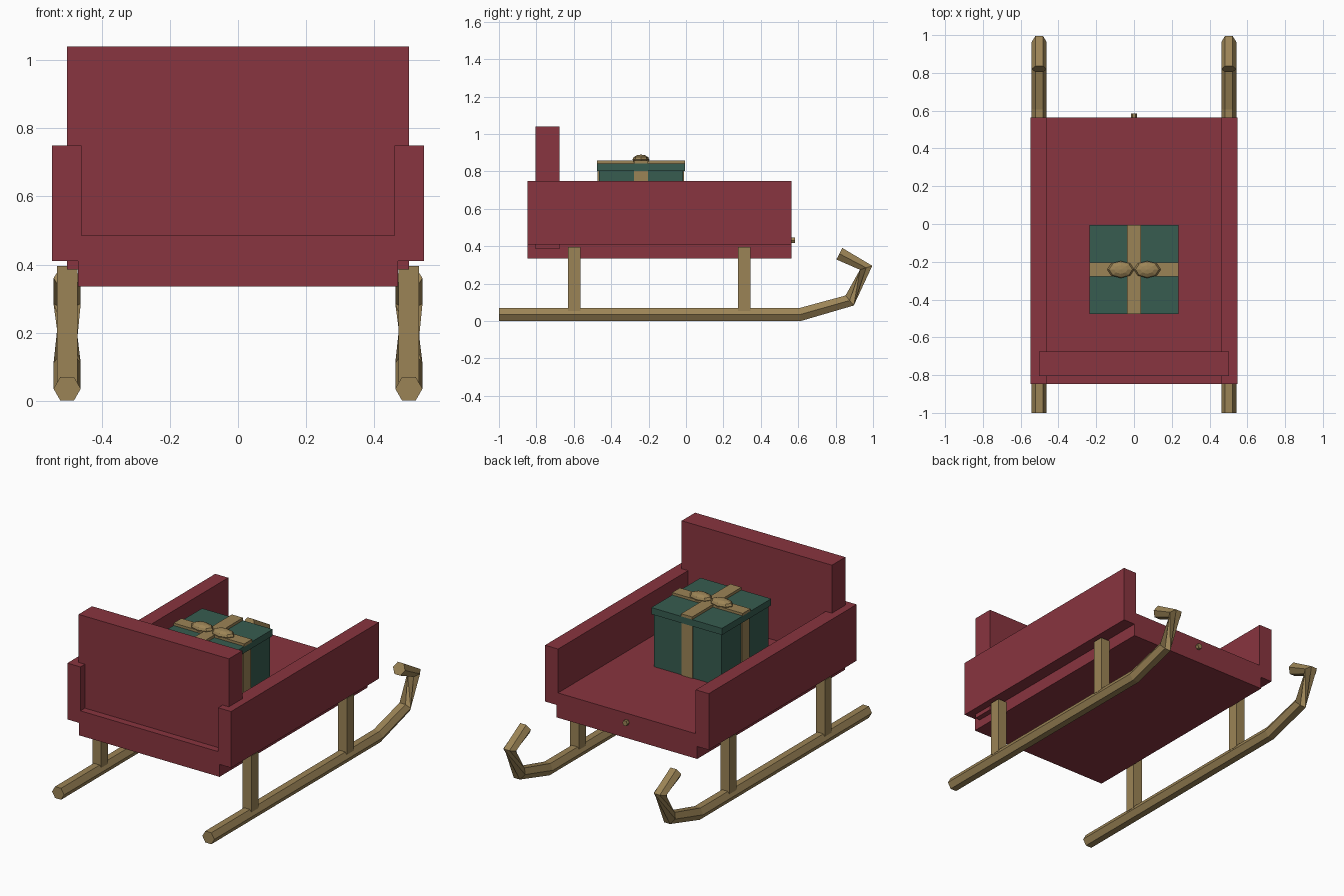
import bpy, bmesh, math
from mathutils import Vector, Matrix

if "Cube" in bpy.data.objects:
    bpy.data.objects.remove(bpy.data.objects["Cube"])


def material(name, color):
    m = bpy.data.materials.new(name)
    m.diffuse_color = (*color, 1)
    m.use_nodes = True
    m.node_tree.nodes["Principled BSDF"].inputs["Base Color"].default_value = m.diffuse_color
    return m


RED = material("red_paint", (0.25, 0.035, 0.05))
WOOD = material("gold_wood", (0.33, 0.23, 0.093))
GREEN = material("green_wrap", (0.038, 0.107, 0.08))


def finish(name, bm, mat):
    bmesh.ops.recalc_face_normals(bm, faces=bm.faces)
    me = bpy.data.meshes.new(name)
    bm.to_mesh(me)
    bm.free()
    me.materials.append(mat)
    ob = bpy.data.objects.new(name, me)
    bpy.context.collection.objects.link(ob)
    return ob


def box(name, x, y, z, mat):
    """Box from (min, max) ranges on each axis."""
    bm = bmesh.new()
    size = [b - a for a, b in (x, y, z)]
    mid = [(a + b) / 2 for a, b in (x, y, z)]
    bmesh.ops.create_cube(bm, size=1, matrix=Matrix.Translation(mid) @ Matrix.Diagonal((*size, 1)))
    return finish(name, bm, mat)


def runner(name, x, path, radius=0.04, sides=6):
    """Six-sided bar swept along a (y, z) path, twisted at its last bend."""
    pts = [Vector((x, y, z)) for y, z in path]
    dirs = [(b - a).normalized() for a, b in zip(pts, pts[1:])]
    bm = bmesh.new()
    rings = []
    for i, p in enumerate(pts):
        t = (dirs[max(i - 1, 0)] + dirs[min(i, len(dirs) - 1)]).normalized()
        n = Vector((0, -t.z, t.y))
        twist = math.radians(120) if i >= 3 else 0
        ring = []
        for k in range(sides):
            a = math.tau * k / sides + twist
            ring.append(bm.verts.new(p + radius * (math.cos(a) * Vector((1, 0, 0)) + math.sin(a) * n)))
        rings.append(ring)
    for r0, r1 in zip(rings, rings[1:]):
        for k in range(sides):
            j = (k + 1) % sides
            bm.faces.new((r0[k], r0[j], r1[j], r1[k]))
    bm.faces.new(rings[0])
    bm.faces.new(rings[-1])
    return finish(name, bm, WOOD)


# Sled body
box("floor", (-0.47, 0.47), (-0.847, 0.564), (0.335, 0.485), RED)
box("backrest", (-0.502, 0.502), (-0.804, -0.676), (0.385, 1.04), RED)

# Side walls, legs and runners
PATH = [(-1.0, 0.035), (0.61, 0.035), (0.875, 0.11), (0.963, 0.285), (0.82, 0.36)]
for side, s in (("left", -1), ("right", 1)):
    box(side + "_wall", sorted((s * 0.46, s * 0.547)), (-0.847, 0.564), (0.41, 0.75), RED)
    for place, y in (("front", -0.598), ("rear", 0.312)):
        box(f"{side}_{place}_leg", sorted((s * 0.472, s * 0.532)), (y - 0.033, y + 0.033), (0.055, 0.395), WOOD)
    runner(side + "_runner", s * 0.502, PATH)

# Peg on the end of the floor
bm = bmesh.new()
bmesh.ops.create_cone(bm, cap_ends=True, segments=6, radius1=0.017, radius2=0.017, depth=0.04,
                      matrix=Matrix.Translation((0, 0.564, 0.432)) @ Matrix.Rotation(math.pi / 2, 4, 'X')
                      @ Matrix.Rotation(math.pi / 6, 4, 'Z'))
finish("floor_peg", bm, WOOD)

# Gift box with lid
GY = -0.241


def around(h):
    return (GY - h, GY + h)


box("gift_box", (-0.225, 0.225), around(0.225), (0.48, 0.81), GREEN)
box("gift_lid", (-0.236, 0.236), around(0.235), (0.803, 0.843), GREEN)

# Ribbons around the box and over the lid
box("ribbon_wrap_long", (-0.037, 0.037), around(0.231), (0.483, 0.804), WOOD)
box("ribbon_wrap_cross", (-0.231, 0.231), around(0.037), (0.483, 0.804), WOOD)
box("ribbon_top_long", (-0.037, 0.037), around(0.235), (0.84, 0.859), WOOD)
box("ribbon_top_cross", (-0.236, 0.236), around(0.037), (0.84, 0.858), WOOD)

# Bow loops
for side, s in (("left", -1), ("right", 1)):
    bm = bmesh.new()
    bmesh.ops.create_uvsphere(bm, u_segments=8, v_segments=6, radius=1,
                              matrix=Matrix.Translation((s * 0.07, GY, 0.863))
                              @ Matrix.Diagonal((0.072, 0.045, 0.027, 1)))
    finish(side + "_bow_loop", bm, WOOD)
